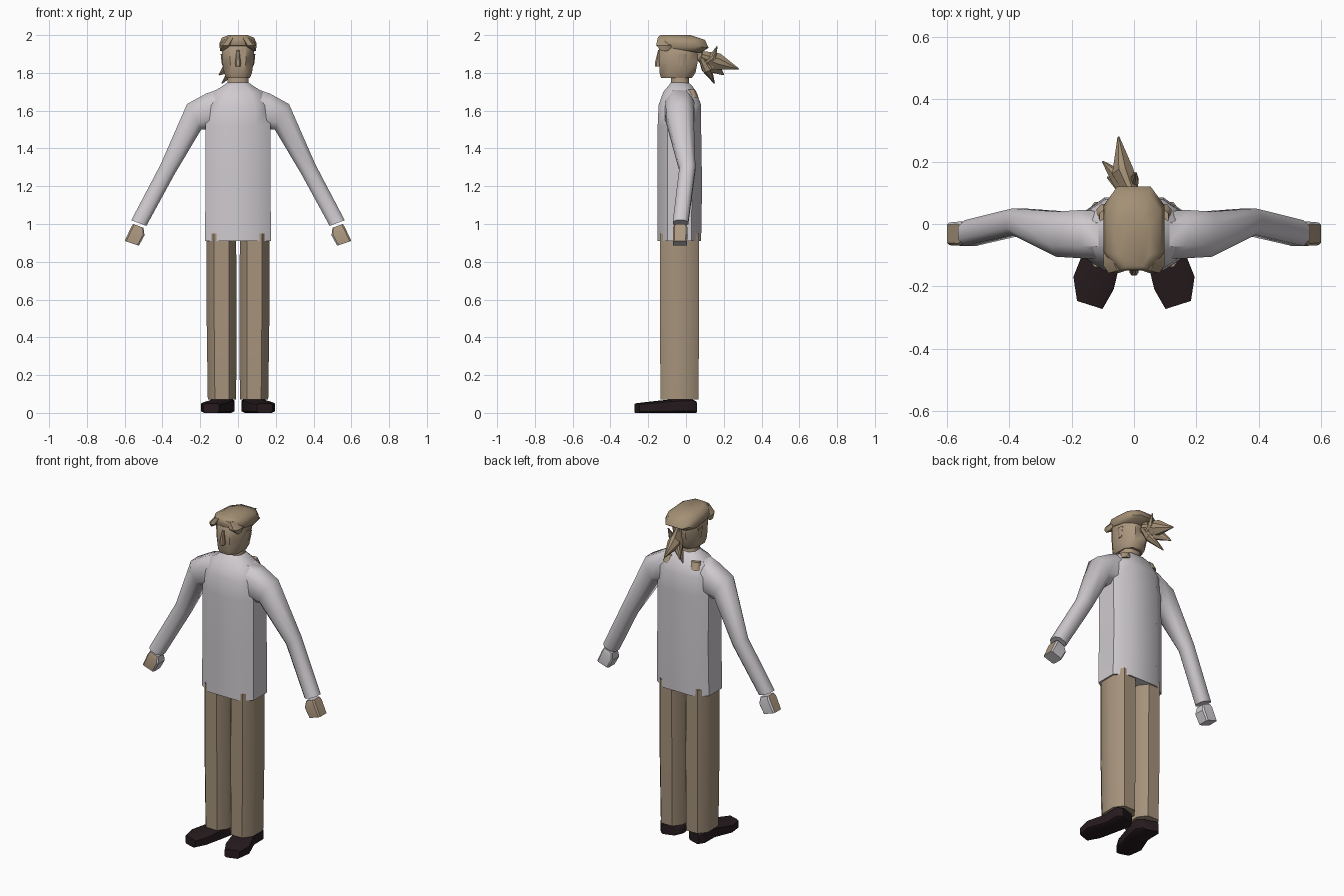
import bpy, bmesh, math
from mathutils import Vector

cube = bpy.data.objects.get("Cube")
if cube:
    bpy.data.objects.remove(cube, do_unlink=True)


def material(name, rgb):
    m = bpy.data.materials.new(name)
    m.use_nodes = True
    m.diffuse_color = (*rgb, 1)
    m.node_tree.nodes["Principled BSDF"].inputs["Base Color"].default_value = (*rgb, 1)
    return m


SHIRT = material("pale grey cloth", (0.62, 0.59, 0.62))
PANTS = material("tan trousers", (0.38, 0.29, 0.20))
SKIN = material("skin", (0.41, 0.31, 0.21))
HAIR = material("light brown hair", (0.37, 0.28, 0.18))
SHOE = material("dark leather", (0.02, 0.011, 0.013))


def ring(centre, u, v, k=0.5):
    """Chamfered-box section spanned by half-axes u and v."""
    corners = [(1, -k), (1, k), (k, 1), (-k, 1), (-1, k), (-1, -k), (-k, -1), (k, -1)]
    return [Vector(centre) + Vector(u) * a + Vector(v) * b for a, b in corners]


def span(a, b, y0, y1, k=0.5):
    """Section between two (x, z) points, reaching from y0 to y1."""
    a, b = Vector((a[0], 0, a[1])), Vector((b[0], 0, b[1]))
    return ring((a + b) / 2 + Vector((0, (y0 + y1) / 2, 0)), (a - b) / 2, (0, (y1 - y0) / 2, 0), k)


def level(z, x0, x1, y0, y1, k=0.5):
    return span((x1, z), (x0, z), y0, y1, k)


def loft(name, rings, mats, side=1, angle=50, rule=None):
    bm = bmesh.new()
    rows = [[bm.verts.new((p.x * side, p.y, p.z)) for p in r] for r in rings]
    n = len(rows[0])
    for lower, upper in zip(rows, rows[1:]):
        for i in range(n):
            j = (i + 1) % n
            bm.faces.new((lower[i], lower[j], upper[j], upper[i]))
    bm.faces.new(rows[0])
    bm.faces.new(rows[-1])
    bmesh.ops.recalc_face_normals(bm, faces=bm.faces)
    for f in bm.faces:
        f.smooth = True
        if rule:
            f.material_index = rule(f.normal)
    mesh = bpy.data.meshes.new(name)
    bm.to_mesh(mesh)
    bm.free()
    for m in mats:
        mesh.materials.append(m)
    mesh.set_sharp_from_angle(angle=math.radians(angle))
    obj = bpy.data.objects.new(name, mesh)
    bpy.context.collection.objects.link(obj)
    return obj


def centred(z, w, y0, y1, k=0.5):
    return level(z, -w, w, y0, y1, k)


# Shirt body
loft("shirt_body", [
    centred(0.91, 0.175, -0.15, 0.08, 0.55),
    centred(1.20, 0.172, -0.15, 0.085, 0.55),
    centred(1.52, 0.172, -0.15, 0.08, 0.55),
    centred(1.63, 0.165, -0.145, 0.08, 0.55),
    centred(1.70, 0.13, -0.12, 0.055),
    centred(1.735, 0.075, -0.09, 0.03),
    centred(1.75, 0.055, -0.08, 0.01)], [SHIRT])

for side, label in ((1, "left"), (-1, "right")):
    # Sleeve from shoulder to cuff
    loft(label + "_sleeve", [
        span((0.10, 1.715), (0.10, 1.50), -0.11, 0.04),
        span((0.17, 1.69), (0.165, 1.50), -0.11, 0.045),
        span((0.27, 1.635), (0.195, 1.50), -0.105, 0.04),
        span((0.41, 1.315), (0.335, 1.265), -0.035, 0.05),
        span((0.565, 1.02), (0.485, 0.99), -0.07, 0.012)], [SHIRT], side)

    # Hand: skin outside and in front, pale palm and back edge
    loft(label + "_hand", [
        span((0.555, 1.0), (0.50, 0.98), -0.06, 0.0, 0.8),
        span((0.565, 0.985), (0.495, 0.94), -0.07, 0.008, 0.8),
        span((0.60, 0.91), (0.525, 0.885), -0.068, 0.005, 0.8)],
        [SKIN, SHIRT], side, 35,
        lambda n, s=side: int(n.y > 0.5 or n.x * s < -0.3 or n.z < -0.6))

    # Trouser leg
    loft(label + "_trouser_leg", [
        level(0.07, 0.01, 0.16, -0.135, 0.065),
        level(0.50, 0.007, 0.166, -0.138, 0.07),
        level(0.95, 0.01, 0.166, -0.138, 0.07)], [PANTS], side)

    # Shoe turned outward, from heel to toe
    turn = Vector((0.95, 0.3, 0))
    path = [((0.085, 0.045), 0.045, 0.06), ((0.085, 0.01), 0.07, 0.075),
            ((0.095, -0.08), 0.06, 0.07), ((0.13, -0.19), 0.068, 0.058),
            ((0.142, -0.26), 0.043, 0.05)]
    loft(label + "_shoe", [
        ring((x, y, 0.5 * top), turn * w, (0, 0, 0.5 * top), 0.75)
        for (x, y), w, top in path], [SHOE], side, 45)

    # Exposed skin beside the collar at the back
    loft(label + "_collar_skin", [
        level(1.67, 0.06, 0.12, 0.0, 0.064),
        level(1.712, 0.06, 0.11, 0.0, 0.045)], [SKIN], side)

    # Ear
    loft(label + "_ear", [
        level(1.84, 0.07, 0.085, -0.035, -0.01),
        level(1.90, 0.07, 0.092, -0.04, 0.005)], [SKIN], side)

    # Fringe tuft sweeping out over the temple
    loft(label + "_fringe_tuft", [
        level(1.915, 0.085, 0.095, -0.13, -0.10),
        level(1.945, 0.035, 0.098, -0.158, -0.06),
        level(1.985, 0.015, 0.065, -0.15, -0.05)], [HAIR], side, 40)

# Neck and head
loft("neck", [
    centred(1.70, 0.065, -0.085, 0.03),
    centred(1.74, 0.056, -0.08, 0.015),
    centred(1.82, 0.056, -0.08, 0.015)], [SKIN])
loft("head", [
    centred(1.772, 0.062, -0.132, 0.03),
    centred(1.80, 0.074, -0.14, 0.05),
    centred(1.86, 0.083, -0.142, 0.062),
    centred(1.94, 0.085, -0.142, 0.068),
    centred(1.97, 0.07, -0.12, 0.06)], [SKIN])
loft("nose", [
    centred(1.835, 0.012, -0.165, -0.13),
    centred(1.85, 0.015, -0.165, -0.13),
    centred(1.92, 0.007, -0.148, -0.13)], [SKIN], angle=35)

# Hair cap, tilted down toward the back
def cap(z, tilt, w, y0, y1):
    pts = centred(z, w, y0, y1, 0.55)
    for p in pts:
        p.z -= tilt * (p.y + 0.15)
    return pts


loft("hair_cap", [
    cap(1.945, 0.18, 0.088, -0.145, 0.075),
    cap(1.965, 0.12, 0.098, -0.15, 0.12),
    cap(1.99, 0.06, 0.085, -0.147, 0.10),
    cap(2.0, 0.0, 0.05, -0.135, 0.025)], [HAIR], angle=60)


# Ponytail of ragged tapering locks
def lock(name, root, mid, tip, width, depth):
    root, mid, tip = Vector(root), Vector(mid), Vector(tip)
    along = (tip - root).normalized()
    u = along.cross(Vector((0, 0, 1))).normalized()
    v = u.cross(along)
    loft(name, [
        ring(root, u * width * 0.5, v * depth * 0.6, 0.3),
        ring(mid, u * width, v * depth, 0.3),
        ring(tip, u * 0.003, v * 0.003, 0.3)], [HAIR], angle=25)


lock("ponytail_upper_lock", (0, 0.08, 1.89), (-0.035, 0.165, 1.86), (-0.05, 0.28, 1.82), 0.035, 0.045)
lock("ponytail_middle_lock", (0, 0.07, 1.89), (-0.04, 0.14, 1.84), (-0.10, 0.20, 1.79), 0.03, 0.04)
lock("ponytail_lower_lock", (0, 0.08, 1.88), (-0.02, 0.11, 1.82), (-0.085, 0.15, 1.745), 0.03, 0.025)
lock("ponytail_raised_lock", (0, 0.10, 1.85), (0, 0.14, 1.88), (0.005, 0.165, 1.94), 0.015, 0.02)
